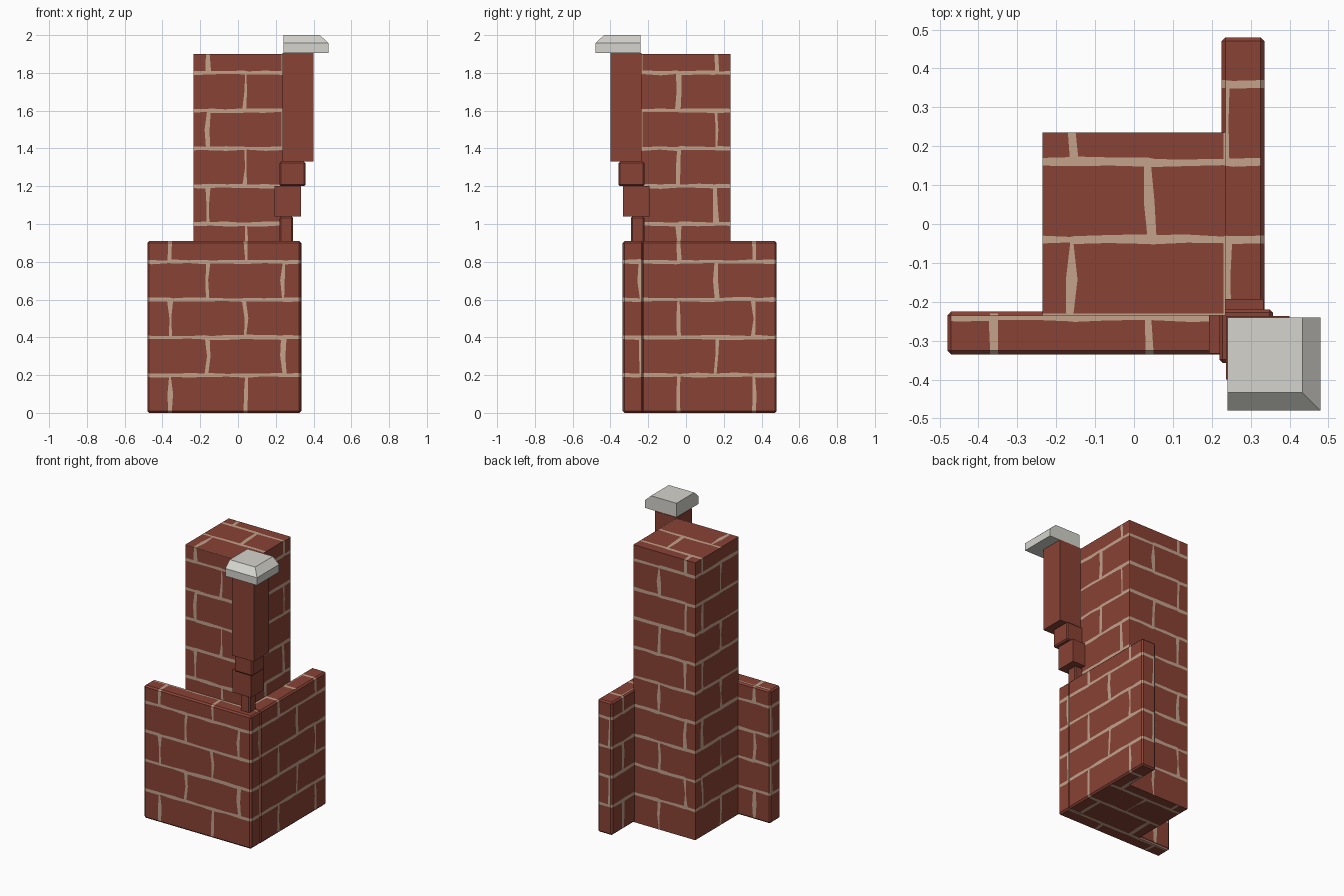
import bpy, bmesh, math, random
from mathutils import Vector

if "Cube" in bpy.data.objects:
    bpy.data.objects.remove(bpy.data.objects["Cube"])

random.seed(4)
STEP, HALF = 0.2, 0.01             # brick course spacing, half joint width
ORIGIN = (0.04, -0.04, 0.0)        # where the joints start on each axis


def material(name, rgb):
    m = bpy.data.materials.new(name)
    m.diffuse_color = (*rgb, 1)
    m.use_nodes = True
    m.node_tree.nodes["Principled BSDF"].inputs["Base Color"].default_value = m.diffuse_color
    return m


BRICK = material("brick_red", (0.25, 0.055, 0.036))
MORTAR = material("mortar_tan", (0.54, 0.36, 0.26))
STONE = material("cap_stone", (0.66, 0.655, 0.61))


def box_mesh(lo, hi, bevel=0):
    bm = bmesh.new()
    bmesh.ops.create_cube(bm, size=1)
    for v in bm.verts:
        v.co = Vector([(lo[i] + hi[i]) / 2 + v.co[i] * (hi[i] - lo[i]) for i in range(3)])
    if bevel:
        bmesh.ops.bevel(bm, geom=bm.edges[:], offset=bevel, segments=1,
                        profile=0.5, affect='EDGES')
    return bm


def finish(bm, name, mats):
    bmesh.ops.recalc_face_normals(bm, faces=bm.faces[:])
    me = bpy.data.meshes.new(name)
    bm.to_mesh(me)
    bm.free()
    for m in mats:
        me.materials.append(m)
    ob = bpy.data.objects.new(name, me)
    bpy.context.collection.objects.link(ob)
    return ob


def is_mortar(c, n):
    """Running-bond pattern on the two axes of the face plane."""
    axis = max(range(3), key=lambda i: abs(n[i]))
    u, v = [i for i in range(3) if i != axis]
    a, b = (c[u] - ORIGIN[u]) / STEP, (c[v] - ORIGIN[v]) / STEP
    if v == 2 and c[2] < 0.02:
        b = 0.5
    if abs(b - round(b)) * STEP < HALF:
        return True
    return (abs(a - round(a)) * STEP < HALF
            and (round(a) + math.floor(b)) % 2 == 0)


def brickwork(name, lo, hi, bevel=0):
    bm = box_mesh(lo, hi, bevel)
    # Cut joint edges, plus a line through the middle of each course
    for axis in range(3):
        for k in range(-4, 11):
            for off in (-HALF, HALF, STEP / 2):
                p = ORIGIN[axis] + k * STEP + off
                if not lo[axis] + 1e-4 < p < hi[axis] - 1e-4:
                    continue
                co, no = Vector(), Vector()
                co[axis], no[axis] = p, 1
                bmesh.ops.bisect_plane(bm, geom=bm.verts[:] + bm.edges[:] + bm.faces[:],
                                       dist=1e-6, plane_co=co, plane_no=no)
    bm.normal_update()
    for f in bm.faces:
        f.material_index = int(is_mortar(f.calc_center_median(), f.normal))
    # Roughen the joint lines inside each flat side
    for v in bm.verts:
        n = v.link_faces[0].normal.copy()
        if any(f.normal.dot(n) < 0.999 for f in v.link_faces):
            continue
        axis = max(range(3), key=lambda i: abs(n[i]))
        if abs(n[axis]) < 0.999:
            continue
        plane = [i for i in range(3) if i != axis]
        for i, amount in zip(plane, (0.008, 0.004)):
            if lo[i] + bevel + 0.012 < v.co[i] < hi[i] - bevel - 0.012:
                v.co[i] += random.uniform(-amount, amount)
    return finish(bm, name, [BRICK, MORTAR])


# Main column and the two low walls wrapped around its corner
brickwork("main_column", (-0.235, -0.235, 0), (0.235, 0.235, 1.9))
brickwork("front_wall", (-0.48, -0.335, 0), (0.333, -0.225, 0.91), 0.01)
brickwork("side_wall", (0.225, -0.235, 0), (0.335, 0.48, 0.91), 0.01)


def corner_block(name, inner, outer, z0, z1, bevel=0):
    """Block standing on the diagonal of the front right corner."""
    bm = box_mesh((inner, -outer, z0), (outer, -inner, z1), bevel)
    return finish(bm, name, [BRICK])


# Stepped corner pillar
corner_block("pillar_foot", 0.22, 0.292, 0.90, 1.04, 0.008)
corner_block("pillar_lower_step", 0.193, 0.333, 1.04, 1.2)
corner_block("pillar_upper_step", 0.22, 0.357, 1.2, 1.33, 0.008)
corner_block("pillar_shaft", 0.236, 0.4, 1.33, 1.905)

# Stone cap, sloped on its two outer sides
cap = box_mesh((0.24, -0.48, 1.905), (0.48, -0.24, 1.957))
top = max(cap.faces, key=lambda f: f.calc_center_median().z)
new = bmesh.ops.extrude_face_region(cap, geom=[top])["geom"]
bmesh.ops.delete(cap, geom=[top], context='FACES_ONLY')
for v in [g for g in new if isinstance(g, bmesh.types.BMVert)]:
    v.co = Vector((min(v.co.x, 0.433), max(v.co.y, -0.433), 2.0))
finish(cap, "pillar_cap", [STONE])
